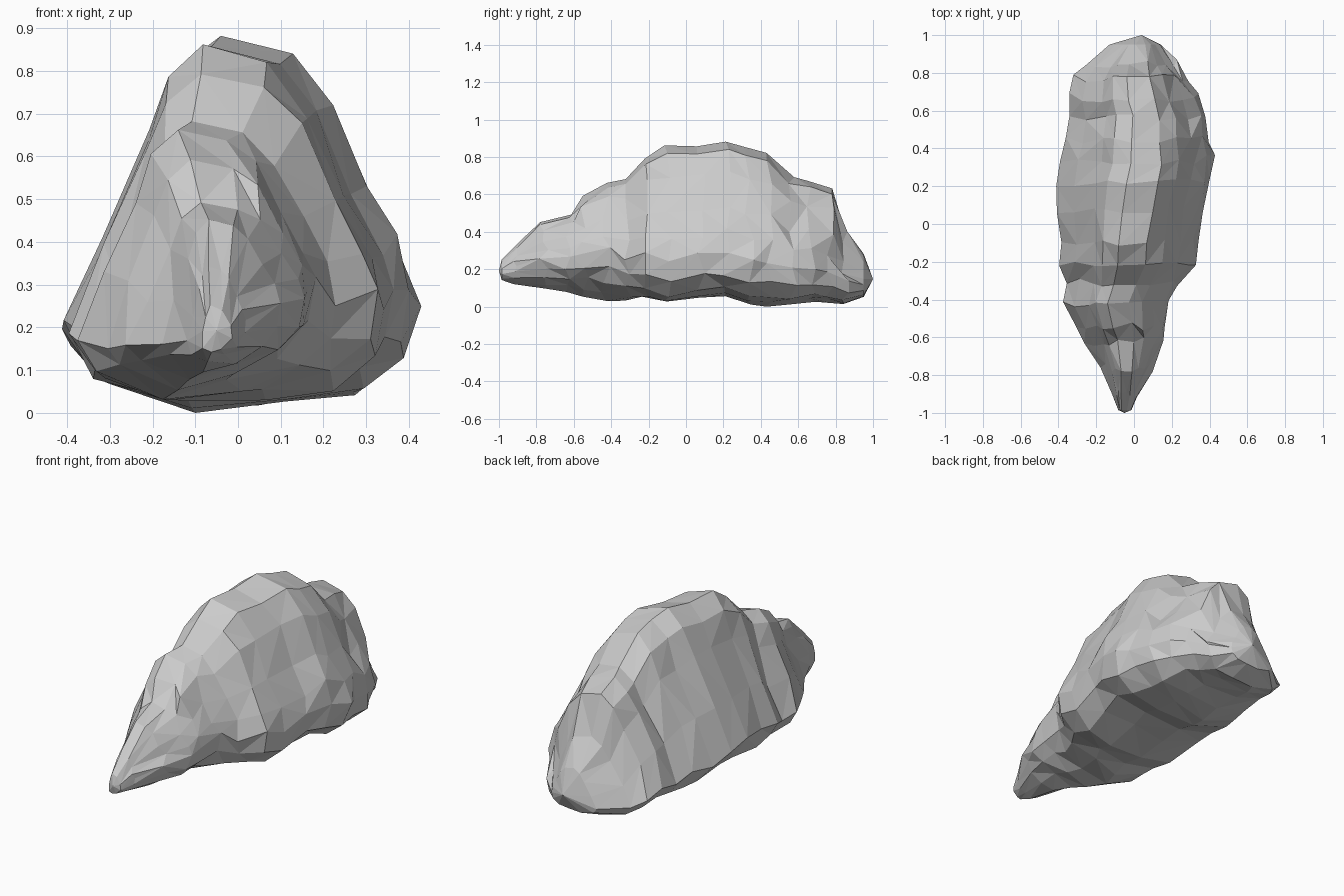
import bpy, bmesh, random
from mathutils import Vector, noise

if "Cube" in bpy.data.objects:
    bpy.data.objects.remove(bpy.data.objects["Cube"])

random.seed(7)

# Stations along the rock: y, left x, right x, bottom z, top z
STATIONS = [
    (-.985, -.09, -.01, .15, .26), (-.90, -.12, .02, .13, .35),
    (-.76, -.18, .10, .11, .46), (-.62, -.26, .16, .09, .50),
    (-.54, -.31, .17, .07, .60), (-.43, -.37, .18, .05, .67),
    (-.31, -.35, .23, .04, .69), (-.22, -.39, .33, .05, .80),
    (-.10, -.39, .34, .03, .87), (.08, -.41, .37, .05, .865),
    (.22, -.42, .41, .06, .89), (.34, -.39, .42, .02, .86),
    (.45, -.36, .39, .01, .83), (.57, -.34, .38, .02, .70),
    (.67, -.35, .34, .04, .68), (.77, -.32, .28, .03, .64),
    (.85, -.26, .23, .02, .43), (.95, -.13, .14, .06, .29),
]

# Cross-section in unit coordinates: across (-1..1), up (0..1)
RING = [
    (-1, .19), (-.85, .08), (-.3, 0), (.25, .02), (.7, .05), (.94, .15),
    (1, .28), (.92, .42), (.74, .58), (.52, .81), (.28, .95), (-.13, 1),
    (-.36, .91), (-.50, .74), (-.78, .45),
]


def clamp(v, lo, hi):
    return max(lo, min(hi, v))


bm = bmesh.new()
rings = []
for i, (y, xl, xr, zb, zt) in enumerate(STATIONS):
    half, mid, h = (xr - xl) / 2, (xl + xr) / 2, zt - zb
    inner = 0 < i < len(STATIONS) - 1
    front = clamp((-y - .15) / .3, 0, 1)      # front right side is undercut
    ridge = clamp((y - .05) * .3, -.01, .02)  # ridge wanders to the right
    ring = []
    for u, v in RING:
        if 0 < u:
            v = min(v + .15 * front * u, max(v, .96))
        x = mid + half * u * random.uniform(.97, 1.02) + ridge * v * v
        # chips on the flanks, lumps underneath
        p = Vector((x, y, zb + h * v))
        if inner:
            p.y += random.uniform(-.025, .025)
            if .1 < v < .9:
                p.z += h * random.uniform(-.025, .025)
            elif v < .1:
                p.z += max(-zb, .02 * noise.noise(p * 7))
        ring.append(bm.verts.new(p))
    rings.append(ring)

# Skin between neighbouring sections, with random diagonals
n = len(RING)
for a, b in zip(rings, rings[1:]):
    for j in range(n):
        q = [a[j], a[(j + 1) % n], b[(j + 1) % n], b[j]]
        s = random.randint(0, 1)
        q = q[s:] + q[:s]
        bm.faces.new(q[:3])
        bm.faces.new([q[0], q[2], q[3]])

# Blunt end tips
for ring, tip_co in ((rings[0], (-.05, -1, .2)), (rings[-1], (.04, 1, .155))):
    tip = bm.verts.new(tip_co)
    for j in range(n):
        bm.faces.new((ring[j], ring[(j + 1) % n], tip))

# Merge slivers and rest the rock on the ground
bmesh.ops.remove_doubles(bm, verts=bm.verts, dist=.022)
low = min(v.co.z for v in bm.verts)
for v in bm.verts:
    v.co.z -= low
bmesh.ops.recalc_face_normals(bm, faces=bm.faces)

mesh = bpy.data.meshes.new("rock")
bm.to_mesh(mesh)
bm.free()
rock = bpy.data.objects.new("rock", mesh)
bpy.context.collection.objects.link(rock)
